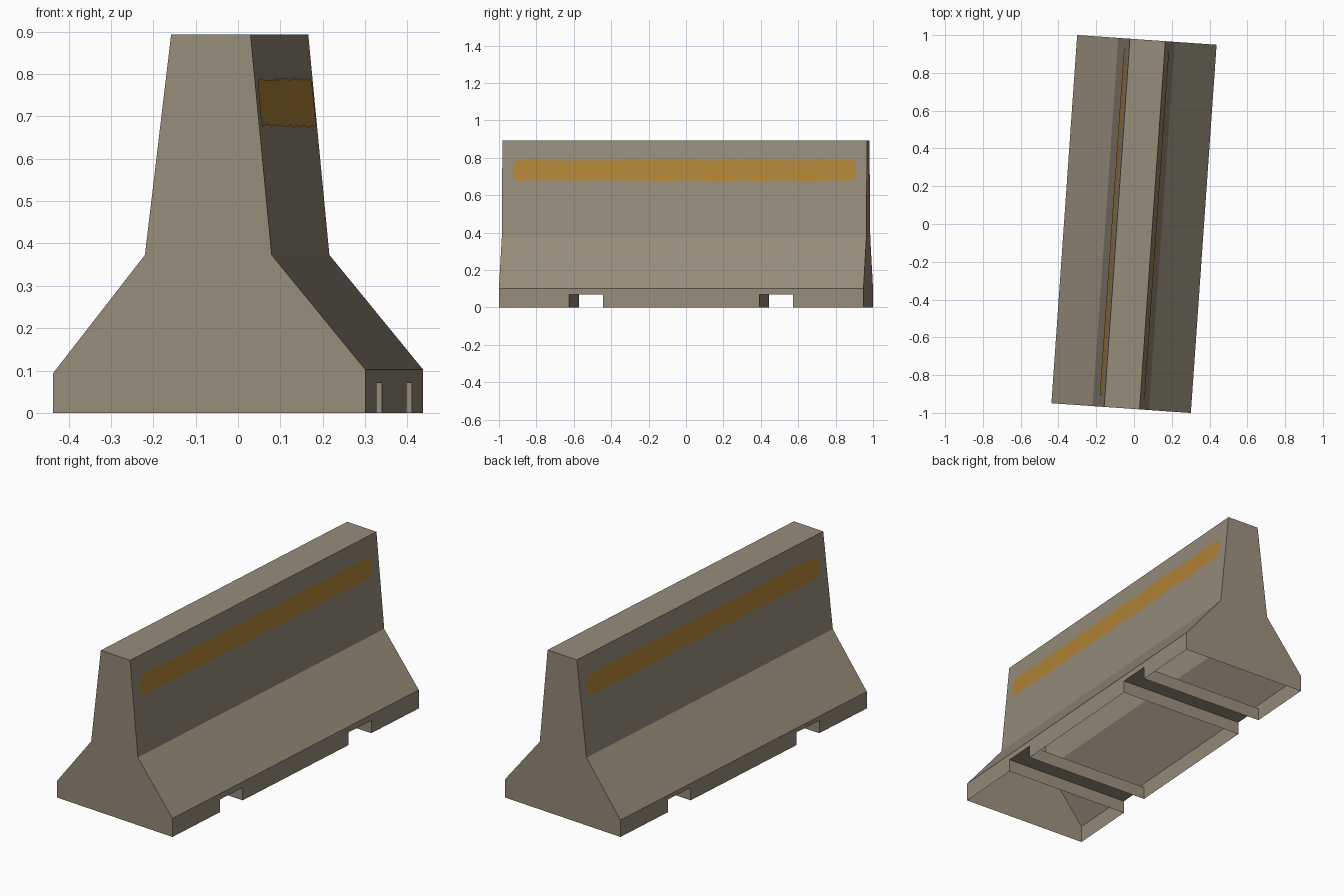
import bpy, bmesh, math, random
from mathutils import Matrix

if "Cube" in bpy.data.objects:
    bpy.data.objects.remove(bpy.data.objects["Cube"])

random.seed(4)
HALF = 0.977            # half length along local y
W = 0.37                # half width of the base
SLOT_IN, SLOT_OUT, SLOT_H = 0.42, 0.60, 0.07
TURN = Matrix.Rotation(math.radians(-4), 4, 'Z')

# half profiles from skirt top upwards: (x, z)
LEFT = [(-W, 0.093), (-0.152, 0.373), (-0.09, 0.893)]
RIGHT = [(W, 0.102), (0.148, 0.373), (0.098, 0.893)]


def material(name, rgb):
    m = bpy.data.materials.new(name)
    m.diffuse_color = (*rgb, 1)
    m.use_nodes = True
    m.node_tree.nodes["Principled BSDF"].inputs["Base Color"].default_value = m.diffuse_color
    return m


concrete = material("concrete grey", (0.305, 0.262, 0.195))
ochre = material("ochre paint", (0.44, 0.235, 0.038))


def finish(bm, name, mat):
    bm.transform(TURN)
    me = bpy.data.meshes.new(name)
    bm.to_mesh(me)
    bm.free()
    me.materials.append(mat)
    ob = bpy.data.objects.new(name, me)
    bpy.context.collection.objects.link(ob)
    return ob


# --- barrier shell: hollow, open underneath ---
bm = bmesh.new()


def face(points):
    return bm.faces.new([bm.verts.new(p) for p in points])


# sloped sides and top
outline = LEFT + RIGHT[::-1]
for (x0, z0), (x1, z1) in zip(outline, outline[1:]):
    face([(x0, -HALF, z0), (x0, HALF, z0), (x1, HALF, z1), (x1, -HALF, z1)])

# end walls
for y in (-HALF, HALF):
    face([(x, y, z) for x, z in [(-W, 0)] + outline + [(W, 0)]])

# notched skirts along both long sides
notches = []
for a, b in ((SLOT_OUT, SLOT_IN), (-SLOT_IN, -SLOT_OUT)):
    notches += [(a, 0), (a, SLOT_H), (b, SLOT_H), (b, 0)]
for x, h in (LEFT[0], RIGHT[0]):
    ring = [(-HALF, 0), (-HALF, h), (HALF, h), (HALF, 0)] + notches
    face([(x, y, z) for y, z in ring])

# channels running across under the barrier
for i in (0, 4):
    n = notches[i:i + 4]
    for (y0, z0), (y1, z1) in zip(n, n[1:]):
        face([(-W, y0, z0), (W, y0, z0), (W, y1, z1), (-W, y1, z1)])

bmesh.ops.remove_doubles(bm, verts=bm.verts, dist=0.0001)
bmesh.ops.recalc_face_normals(bm, faces=bm.faces)
bm.normal_update()
# the top must face up
top = max(bm.faces, key=lambda f: f.calc_center_median().z)
if top.normal.z < 0:
    bmesh.ops.reverse_faces(bm, faces=bm.faces)
finish(bm, "barrier_shell", concrete)


# --- painted stripes with slightly ragged edges ---
def stripe(name, side, profile):
    (x0, z0), (x1, z1) = profile[1:]
    y_end, z_lo, z_hi, r, n = 0.92, 0.677, 0.792, 0.025, 36
    pts = []
    ys = [-y_end + r + 2 * (y_end - r) * i / n for i in range(n + 1)]
    low = [(y, z_lo + random.uniform(-0.003, 0.004)) for y in ys]
    high = [(y, z_hi - random.uniform(0, 0.008)) for y in ys[::-1]]
    pts = low + [(y_end, z_lo + r), (y_end, z_hi - r)]
    pts += high + [(-y_end, z_hi - r), (-y_end, z_lo + r)]
    bm = bmesh.new()
    verts = []
    for y, z in pts:
        x = x0 + (x1 - x0) * (z - z0) / (z1 - z0) + side * 0.002
        verts.append(bm.verts.new((x, y, z)))
    f = bm.faces.new(verts)
    f.normal_update()
    if f.normal.x * side < 0:
        f.normal_flip()
    finish(bm, name, ochre)


stripe("left_stripe", -1, LEFT)
stripe("right_stripe", 1, RIGHT)
